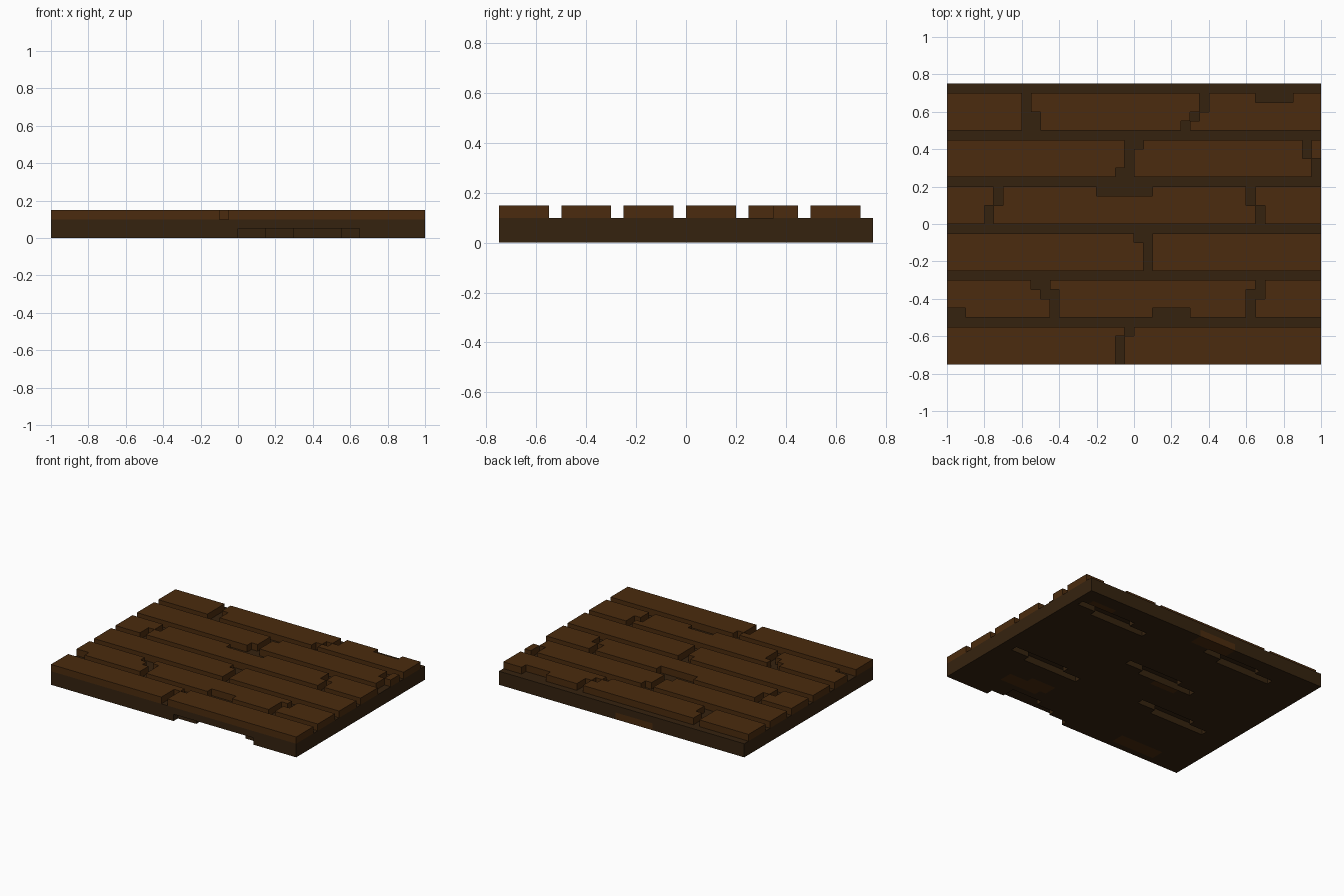
import bpy, bmesh

if "Cube" in bpy.data.objects:
    bpy.data.objects.remove(bpy.data.objects["Cube"], do_unlink=True)

C = 0.05  # size of one step in the blocky pattern


def material(name, rgb):
    m = bpy.data.materials.new(name)
    m.use_nodes = True
    m.diffuse_color = (*rgb, 1)
    bsdf = m.node_tree.nodes["Principled BSDF"]
    bsdf.inputs["Base Color"].default_value = (*rgb, 1)
    bsdf.inputs["Roughness"].default_value = 0.9
    return m


PLANK = material("plank brown", (0.070, 0.0245, 0.0044))
DARK = material("dark brown", (0.0360, 0.0165, 0.0048))


def finish(name, bm, mats):
    bmesh.ops.recalc_face_normals(bm, faces=bm.faces)
    mesh = bpy.data.meshes.new(name)
    bm.to_mesh(mesh)
    bm.free()
    for m in mats:
        mesh.materials.append(m)
    obj = bpy.data.objects.new(name, mesh)
    bpy.context.collection.objects.link(obj)
    return obj


def raise_faces(bm, height):
    new = bmesh.ops.extrude_face_region(bm, geom=bm.faces[:])["geom"]
    verts = [g for g in new if isinstance(g, bmesh.types.BMVert)]
    bmesh.ops.translate(bm, vec=(0, 0, height), verts=verts)


def prism(name, outline, z, height, mat):
    """Extrude a flat outline, dropping repeated and in-line points."""
    pts = []
    for p in outline:
        p = (round(p[0], 3), round(p[1], 3))
        if not pts or p != pts[-1]:
            pts.append(p)
    n = len(pts)
    keep = []
    for i, b in enumerate(pts):
        a, c = pts[i - 1], pts[(i + 1) % n]
        cross = (b[0] - a[0]) * (c[1] - b[1]) - (b[1] - a[1]) * (c[0] - b[0])
        if abs(cross) > 1e-6:
            keep.append(b)
    bm = bmesh.new()
    bm.faces.new([bm.verts.new((x, y, z)) for x, y in keep])
    raise_faces(bm, height)
    return finish(name, bm, [mat])


def plank(name, y, left, right, low=None, high=None):
    """Board four steps deep; left/right list its end per step, front to back.
    low/high are one-step notches in its front/back edge."""
    pts = []
    if low:
        a, b = low
        pts += [(a, y), (a, y + C), (b, y + C), (b, y)]
    for i, x in enumerate(right):
        pts += [(x, y + i * C), (x, y + (i + 1) * C)]
    if high:
        a, b = high
        t = y + 4 * C
        pts += [(b, t), (b, t - C), (a, t - C), (a, t)]
    for i in reversed(range(4)):
        pts += [(left[i], y + (i + 1) * C), (left[i], y + i * C)]
    return prism(name, pts, 0.1, C, PLANK)


L, R = [-1] * 4, [1] * 4

# Planks, row by row from the front
plank("plank_1_a", -0.75, L, [-0.1, -0.1, -0.1, -0.05])
plank("plank_1_b", -0.75, [-0.05, -0.05, -0.05, 0], R)
plank("plank_2_a", -0.5, [-0.9, -1, -1, -1], [-0.45, -0.45, -0.5, -0.55])
plank("plank_2_b", -0.5, [-0.4, -0.4, -0.4, -0.45], [0.6, 0.6, 0.6, 0.65],
      low=(0.1, 0.3))
plank("plank_2_c", -0.5, [0.65, 0.65, 0.7, 0.7], R)
plank("plank_3_a", -0.25, L, [0.05, 0.05, 0.05, 0])
plank("plank_3_b", -0.25, [0.1] * 4, R)
plank("plank_4_a", 0.0, L, [-0.8, -0.8, -0.75, -0.75])
plank("plank_4_b", 0.0, [-0.75, -0.75, -0.7, -0.7], [0.65, 0.65, 0.6, 0.6],
      high=(-0.2, 0.1))
plank("plank_4_c", 0.0, [0.7, 0.7, 0.65, 0.65], R)
plank("plank_5_a", 0.25, L, [-0.1, -0.05, -0.05, -0.05])
plank("plank_5_b", 0.25, [0, 0, 0, 0.05], [0.95, 0.95, 0.9, 0.9])
plank("plank_5_c", 0.35, [0.95] * 2 + [0.95] * 2, R).scale.y = 1
bpy.data.objects.remove(bpy.data.objects["plank_5_c"], do_unlink=True)
prism("plank_5_c", [(0.95, 0.35), (1, 0.35), (1, 0.45), (0.95, 0.45)],
      0.1, C, PLANK)
plank("plank_6_a", 0.5, L, [-0.6] * 4)
plank("plank_6_b", 0.5, [-0.5, -0.5, -0.55, -0.55], [0.25, 0.3, 0.35, 0.35])
plank("plank_6_c", 0.5, [0.3, 0.35, 0.4, 0.4], R, high=(0.65, 0.85))

# Solid floor under the planks
prism("floor_base", [(-1, -0.75), (1, -0.75), (1, 0.75), (-1, 0.75)],
      C, C, DARK)

# Underside layer: shallow worn recesses and lighter stained patches
RECESSES = [(0, 0.65, -0.75, -0.7), (0.15, 0.55, -0.7, -0.65),
            (0.3, 0.55, -0.65, -0.6)]
for x, y in [(0.35, 0.5), (0.3, -0.25), (-0.4, 0.1), (-0.7, 0.55),
             (-0.8, -0.25)]:
    RECESSES += [(x, x + 0.45, y, y + C), (x + 0.15, x + 0.6, y + C, y + 2 * C)]
PATCHES = [(-0.25, 0.05, 0.65, 0.76), (0.4, 0.7, -0.55, -0.45),
           (0.35, 0.55, -0.5, -0.4), (-0.75, -0.4, -0.7, -0.6),
           (0.7, 0.9, 0.6, 0.65), (-0.3, -0.1, 0.05, 0.1)]


def inside(x, y, rects):
    return any(a < x < b and c < y < d for a, b, c, d in rects)


bm = bmesh.new()
grid = {}


def corner(i, j):
    if (i, j) not in grid:
        grid[i, j] = bm.verts.new((-1 + i * C, -0.75 + j * C, 0))
    return grid[i, j]


for i in range(40):
    for j in range(30):
        if not inside(-1 + (i + 0.5) * C, -0.75 + (j + 0.5) * C, RECESSES):
            bm.faces.new([corner(i, j), corner(i + 1, j),
                          corner(i + 1, j + 1), corner(i, j + 1)])
raise_faces(bm, C)
for f in bm.faces:
    c = f.calc_center_median()
    f.material_index = int(c.z < 0.04 and inside(c.x, c.y, PATCHES))
bmesh.ops.dissolve_limit(bm, angle_limit=0.01, verts=bm.verts, edges=bm.edges,
                         delimit={'MATERIAL'})
finish("floor_underside", bm, [DARK, PLANK])
